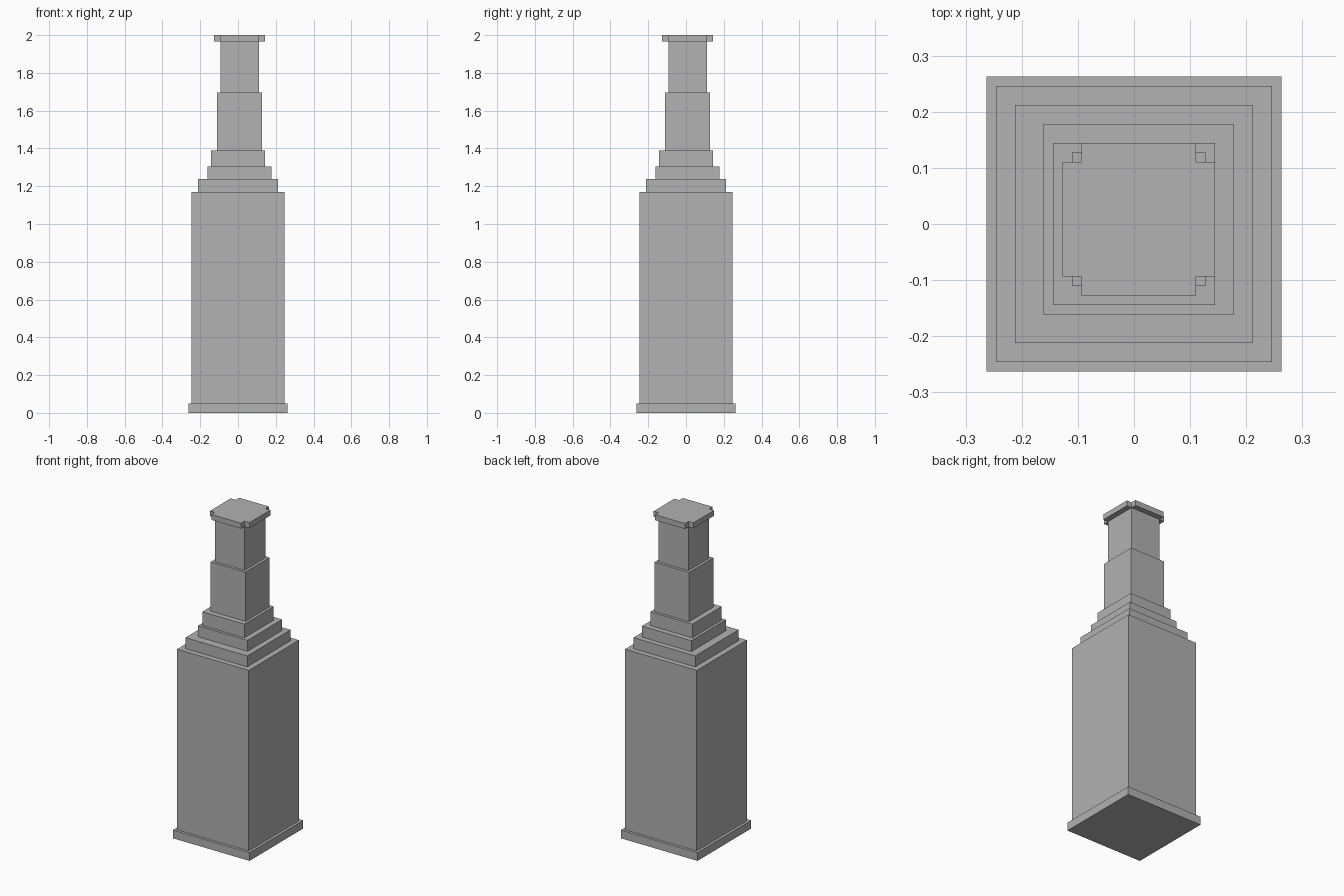
import bpy
import bmesh

cube = bpy.data.objects.get("Cube")
if cube:
    bpy.data.objects.remove(cube, do_unlink=True)

# The tower sits on a regular module: 118 modules high
U = 2 / 118

stone = bpy.data.materials.new("grey_stone")
stone.use_nodes = True
GREY = (0.445, 0.445, 0.445, 1)
stone.diffuse_color = GREY
stone.node_tree.nodes["Principled BSDF"].inputs["Base Color"].default_value = GREY


def prism(name, outline, bottom, top):
    """Extrude a flat outline, given in modules, between two heights."""
    bm = bmesh.new()
    base = bm.faces.new([bm.verts.new((x * U, y * U, bottom * U)) for x, y in outline])
    extruded = bmesh.ops.extrude_face_region(bm, geom=[base])["geom"]
    verts = [v for v in extruded if isinstance(v, bmesh.types.BMVert)]
    bmesh.ops.translate(bm, verts=verts, vec=(0, 0, (top - bottom) * U))
    bmesh.ops.recalc_face_normals(bm, faces=bm.faces)
    mesh = bpy.data.meshes.new(name)
    bm.to_mesh(mesh)
    bm.free()
    mesh.materials.append(stone)
    obj = bpy.data.objects.new(name, mesh)
    bpy.context.collection.objects.link(obj)
    return obj


def square(lo, hi):
    return [(lo, lo), (hi, lo), (hi, hi), (lo, hi)]


def notched_square(lo, hi, n):
    """Square outline with a square notch cut from each corner."""
    a, b = lo + n, hi - n
    return [(a, lo), (b, lo), (b, a), (hi, a), (hi, b), (b, b),
            (b, hi), (a, hi), (a, b), (lo, b), (lo, a), (a, a)]


# Stacked square tiers: name, low side, high side, top height
tiers = [
    ("plinth", -15.5, 15.5, 3),
    ("main_body", -14.5, 14.5, 69),
    ("lower_step", -12.5, 12.5, 73),
    ("middle_step", -9.5, 10.5, 77),
    ("upper_step", -8.5, 8.5, 82),
    ("lower_shaft", -6.5, 7.5, 100),
    ("upper_shaft", -5.5, 6.5, 116),
]
bottom = 0
for name, lo, hi, top in tiers:
    prism(name, square(lo, hi), bottom, top)
    bottom = top

# Overhanging cap with notched corners
prism("cap", notched_square(-7.5, 8.5, 2), bottom, 118)
